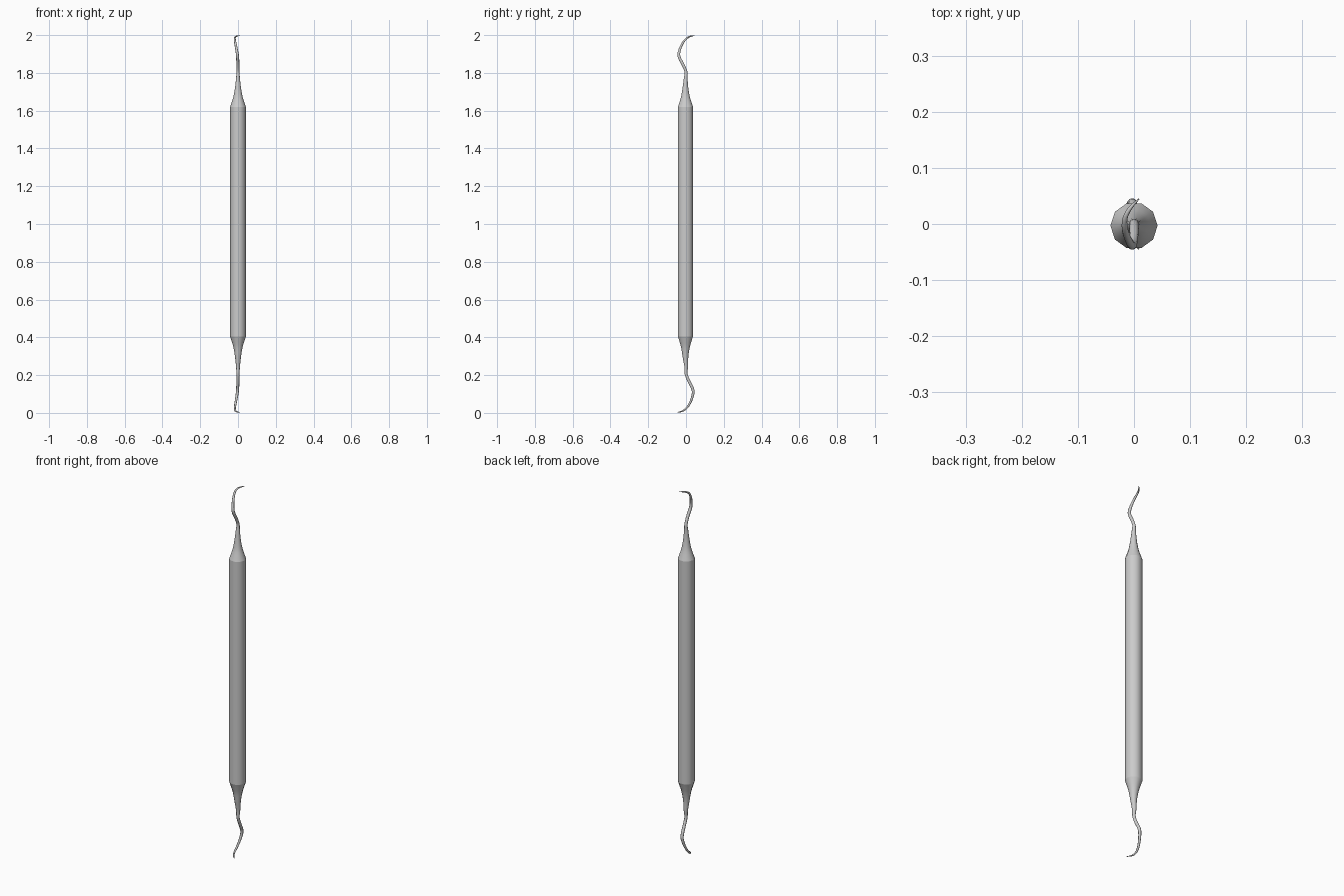
import bpy, bmesh, math
from mathutils import Vector

if "Cube" in bpy.data.objects:
    bpy.data.objects.remove(bpy.data.objects["Cube"])

SIDES = 10
CY = -0.003      # handle axis sits slightly forward of centre


def smooth_path(pts, steps):
    """Catmull-Rom through (x, y, z, radius) points."""
    p = [Vector(q) for q in pts]
    p = [2 * p[0] - p[1]] + p + [2 * p[-1] - p[-2]]
    out = []
    for i in range(1, len(p) - 2):
        a, b, c, d = p[i - 1:i + 3]
        for s in range(steps):
            t = s / steps
            out.append(0.5 * (2 * b + (c - a) * t + (2 * a - 5 * b + 4 * c - d) * t ** 2
                              + (3 * b - a - 3 * c + d) * t ** 3))
    return out + [p[-2]]


def tube(name, path, caps=(True, True)):
    """Loft a decagon ring along (x, y, z, radius) points."""
    bm = bmesh.new()
    rings = []
    for i, q in enumerate(path):
        t = (path[min(i + 1, len(path) - 1)].xyz - path[max(i - 1, 0)].xyz).normalized()
        if i == 0:
            t = Vector((0, 0, math.copysign(1, t.z)))
        u = (Vector((1, 0, 0)) - t * t.x).normalized()
        v = t.cross(u)
        rings.append([bm.verts.new(q.xyz + q.w * (u * math.cos(a) + v * math.sin(a)))
                      for a in (math.tau * k / SIDES for k in range(SIDES))])
    for r0, r1 in zip(rings, rings[1:]):
        for k in range(SIDES):
            n = (k + 1) % SIDES
            bm.faces.new((r0[k], r0[n], r1[n], r1[k]))
    if caps[0]:
        bm.faces.new(rings[0][::-1])
    if caps[1]:
        bm.faces.new(rings[-1])
    bmesh.ops.recalc_face_normals(bm, faces=bm.faces)
    me = bpy.data.meshes.new(name)
    bm.to_mesh(me)
    bm.free()
    ob = bpy.data.objects.new(name, me)
    bpy.context.collection.objects.link(ob)
    bpy.context.view_layer.objects.active = ob
    ob.select_set(True)
    bpy.ops.object.shade_smooth_by_angle(angle=math.radians(40))
    ob.select_set(False)


# Ten-sided grip
tube("handle", [Vector((0, CY, z, 0.042)) for z in (0.405, 1.62)], (False, False))

# Shank cone and hooked pick, as (x, y, height above grip end, radius)
TAPER = [(0, CY, 0, .042), (0, CY, .02, .035), (0, CY, .055, .024), (0, CY, .10, .016),
         (0, CY / 2, .15, .0105), (0, 0, .185, .008)]
HOOK = [(0, -.016, .224, .008), (-.002, -.034, .258, .008), (-.004, -.038, .282, .0075),
        (-.010, -.028, .317, .0065), (-.016, -.010, .349, .0055), (-.016, .010, .367, .0045),
        (-.007, .028, .3745, .0035), (.009, .045, .3775, .001)]

# The lower end is the upper one turned half a turn about x
for name, base, sgn, k in (("upper_tip", 1.62, 1, 1.0), ("lower_tip", 0.405, -1, 1.064)):
    pts = [(x, y if y == CY else sgn * y, base + sgn * h * k, r)
           for x, y, h, r in TAPER + HOOK]
    tube(name, smooth_path(pts, 3), (False, True))
